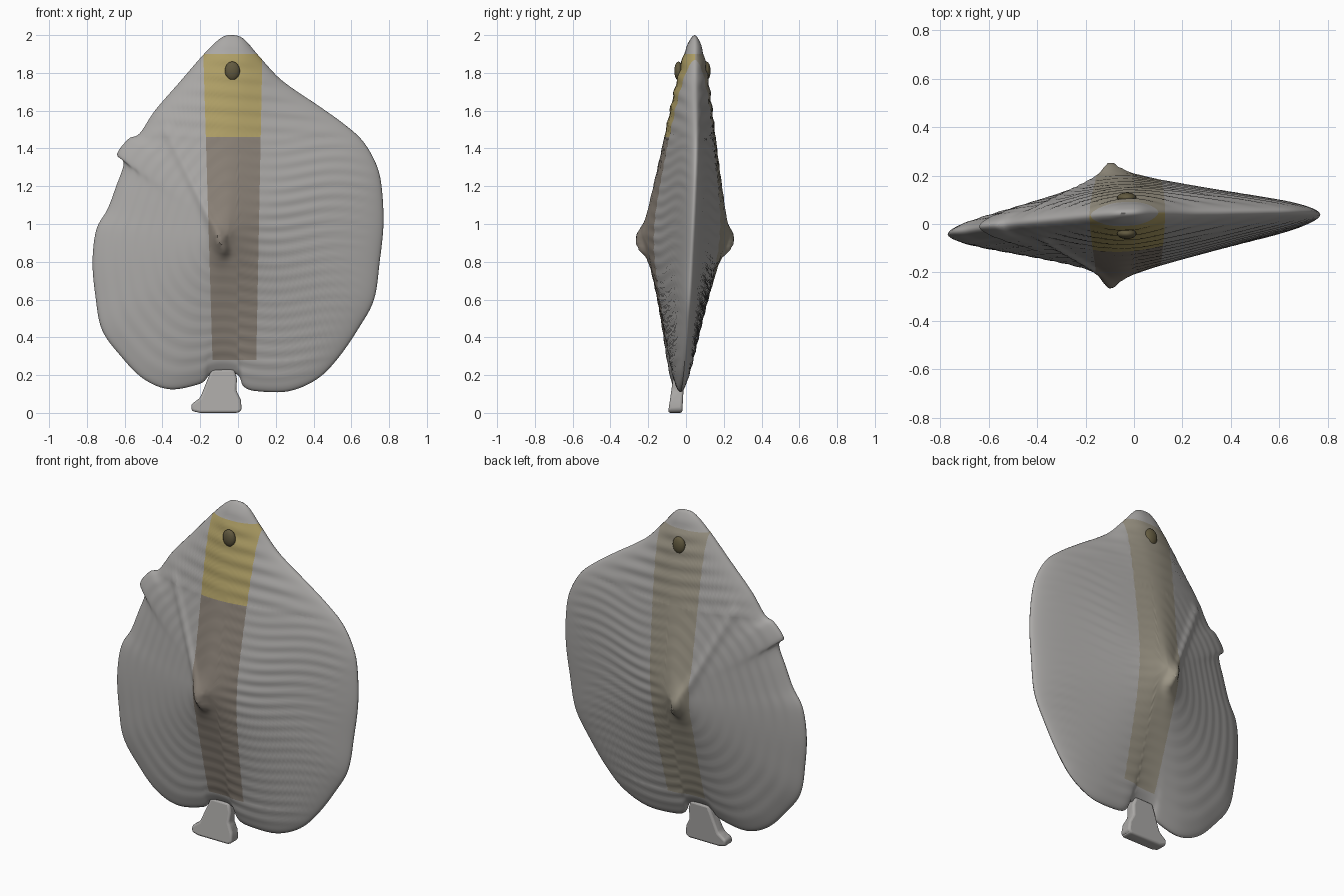
import bpy, bmesh, math
from mathutils import Vector

if "Cube" in bpy.data.objects:
    bpy.data.objects.remove(bpy.data.objects["Cube"])


def material(name, rgb):
    m = bpy.data.materials.new(name)
    m.diffuse_color = (*rgb, 1)
    m.use_nodes = True
    m.node_tree.nodes["Principled BSDF"].inputs["Base Color"].default_value = m.diffuse_color
    return m


GREY = material("fin_grey", (0.40, 0.39, 0.38))
BROWN = material("stripe_brown", (0.25, 0.215, 0.18))
YELLOW = material("head_yellow", (0.42, 0.34, 0.13))
TAN = material("back_tan", (0.33, 0.30, 0.235))
DARK = material("eye_dark", (0.12, 0.10, 0.05))


def add_object(name, bm, mats, angle=40):
    me = bpy.data.meshes.new(name)
    bmesh.ops.recalc_face_normals(bm, faces=bm.faces)
    bm.to_mesh(me)
    bm.free()
    for m in mats:
        me.materials.append(m)
    ob = bpy.data.objects.new(name, me)
    bpy.context.collection.objects.link(ob)
    bpy.ops.object.select_all(action='DESELECT')
    ob.select_set(True)
    bpy.context.view_layer.objects.active = ob
    bpy.ops.object.shade_smooth_by_angle(angle=math.radians(angle))
    return ob


# Silhouette in x, z, clockwise from the snout
OUTLINE = [(-.09, 1.985), (-.03, 2.0), (.03, 1.98), (.11, 1.89), (.21, 1.78), (.3, 1.71), (.42, 1.63),
           (.56, 1.53), (.66, 1.44), (.73, 1.32), (.76, 1.2), (.77, 1.0), (.75, .8), (.72, .6), (.64, .45),
           (.53, .29), (.42, .18), (.27, .115), (.1, .115), (.03, .14), (.0, .2), (-.08, .215), (-.15, .2),
           (-.2, .155), (-.36, .125), (-.5, .18), (-.62, .3), (-.72, .44), (-.755, .62), (-.77, .8),
           (-.75, .97), (-.69, 1.08), (-.645, 1.2), (-.605, 1.32), (-.64, 1.37), (-.58, 1.45),
           (-.52, 1.48), (-.44, 1.6), (-.31, 1.75), (-.18, 1.9)]
CENTRE = Vector((-.05, .95))


def smooth_loop(pts, sub):
    p = [Vector(q) for q in pts]
    out = []
    for i in range(len(p)):
        a, b, c, d = (p[(i + k) % len(p)] for k in (-1, 0, 1, 2))
        for j in range(sub):
            t = j / sub
            out.append(.5 * (2 * b + (c - a) * t + (2 * a - 5 * b + 4 * c - d) * t * t
                             + (3 * b - a - 3 * c + d) * t ** 3))
    return out


def mid(x, z):
    return .045 * (x + .05) + .045 * (z - 1)


def crease(x, z):
    # Pectoral fin ridge, rising to a lip at its lower end
    a, b = Vector((-.38, 1.5)), Vector((-.07, .86))
    d = b - a
    q = Vector((x, z)) - a
    t = max(0, min(1, q.dot(d) / d.length_squared))
    ridge = (.009 + .016 * t ** 3) * math.exp(-((q - d * t).length / .025) ** 2)
    lip = .032 * math.exp(-((x + .1) / .045) ** 2 - ((z - .92) / .09) ** 2)
    spine = .014 * math.exp(-((x + .08) / .12) ** 2 - ((z - .97) / .3) ** 2)
    return ridge + lip + spine


def thickness(x, z, s):
    d = Vector((x, z)) - CENTRE
    up = max(0, d.y) / (d.length + 1e-6)
    h = .036 * math.sqrt(max(0, 1 - s ** 10)) + .175 * (1 - s) ** (1.05 - .27 * up ** 2)
    fade = min(1, (1 - s) * 8) * min(1, s * 4)
    # Ripples: rows on the right fin, fine rings on the left, folds on the head
    wave = .0025 * math.sin(z * 95 + 2 * math.sin(x * 9)) if x > 0 else .0015 * math.sin(s * 70)
    k = max(0, min(1, (z - 1.4) / .15))
    wave = wave * (1 - k) + k * .004 * math.sin(z * 75 + x * 6)
    return h + fade * wave + crease(x, z) * min(1, (1 - s) * 8)


# Flat lens-shaped body with its fins; the inner rings relax to a soft outline
ring = smooth_loop(OUTLINE, 6)
N, R = len(ring), 48
soft = ring[:]
for _ in range(250):
    soft = [(soft[k - 1] + 2 * soft[k] + soft[(k + 1) % N]) / 4 for k in range(N)]
bm = bmesh.new()
rim = [bm.verts.new((p.x, mid(p.x, p.y), p.y)) for p in ring]
for side in (-1, 1):
    apex = bm.verts.new((CENTRE.x, mid(*CENTRE) + side * thickness(*CENTRE, 0), CENTRE.y))
    prev = None
    for i in range(1, R + 1):
        s = 1 - (1 - i / R) ** 1.4
        row = rim
        if i < R:
            row = []
            for p, sp in zip(ring, soft):
                q = CENTRE.lerp(sp.lerp(p, s ** 3), s)
                row.append(bm.verts.new((q.x, mid(q.x, q.y) + side * thickness(q.x, q.y, s), q.y)))
        for k in range(N):
            n = (k + 1) % N
            bm.faces.new((apex, row[k], row[n]) if prev is None else (prev[k], row[k], row[n], prev[n]))
        prev = row

# Clean cuts along the edges of the coloured stripe
cuts = [((-.17, 0, 1.45), (1, 0, .03)), ((.12, 0, 1.45), (1, 0, -.02)),
        ((0, 0, 1.46), (0, 0, 1)), ((0, 0, 1.9), (0, 0, 1)), ((0, 0, .28), (0, 0, 1))]
for co, no in cuts:
    bmesh.ops.bisect_plane(bm, geom=bm.verts[:] + bm.edges[:] + bm.faces[:], dist=1e-5,
                           plane_co=co, plane_no=no)
for f in bm.faces:
    c = f.calc_center_median()
    front = c.y < mid(c.x, c.z)
    inside = all((c - Vector(co)).dot(Vector(no)) * sg > 0 for (co, no), sg in zip(cuts[:2], (1, -1)))
    if inside and .28 < c.z < 1.9:
        f.material_index = (2 if front else 3) if c.z > 1.46 else (1 if front else 3)
add_object("flat_body", bm, [GREY, BROWN, YELLOW, TAN], 60)

# Eyes, one on each face of the head
for name, y in (("eye_front", -.04), ("eye_back", .108)):
    bm = bmesh.new()
    bmesh.ops.create_uvsphere(bm, u_segments=20, v_segments=12, radius=1)
    bmesh.ops.scale(bm, vec=(.04, .022, .05), verts=bm.verts)
    bmesh.ops.translate(bm, vec=(-.03, y, 1.81), verts=bm.verts)
    add_object(name, bm, [DARK])

# Flared tail, leaning slightly so that its neck sinks into the body
bm = bmesh.new()
profile = [(-.14, .23), (-.16, .18), (-.2, .08), (-.248, .045), (-.245, .01), (-.2, 0), (.0, 0),
           (.02, .015), (.015, .07), (-.01, .12), (-.005, .18), (-.02, .23)]
face = bm.faces.new([bm.verts.new((x, -.095, z)) for x, z in profile])
ext = bmesh.ops.extrude_face_region(bm, geom=[face])
bmesh.ops.translate(bm, vec=(0, .075, 0), verts=[v for v in ext["geom"] if isinstance(v, bmesh.types.BMVert)])
for v in bm.verts:
    v.co.y = -.057 + (v.co.y + .057) * (1 - 1.2 * v.co.z) + .1 * v.co.z
tail = add_object("tail_fin", bm, [GREY])
bev = tail.modifiers.new("round", 'BEVEL')
bev.width = .025
bev.segments = 3
